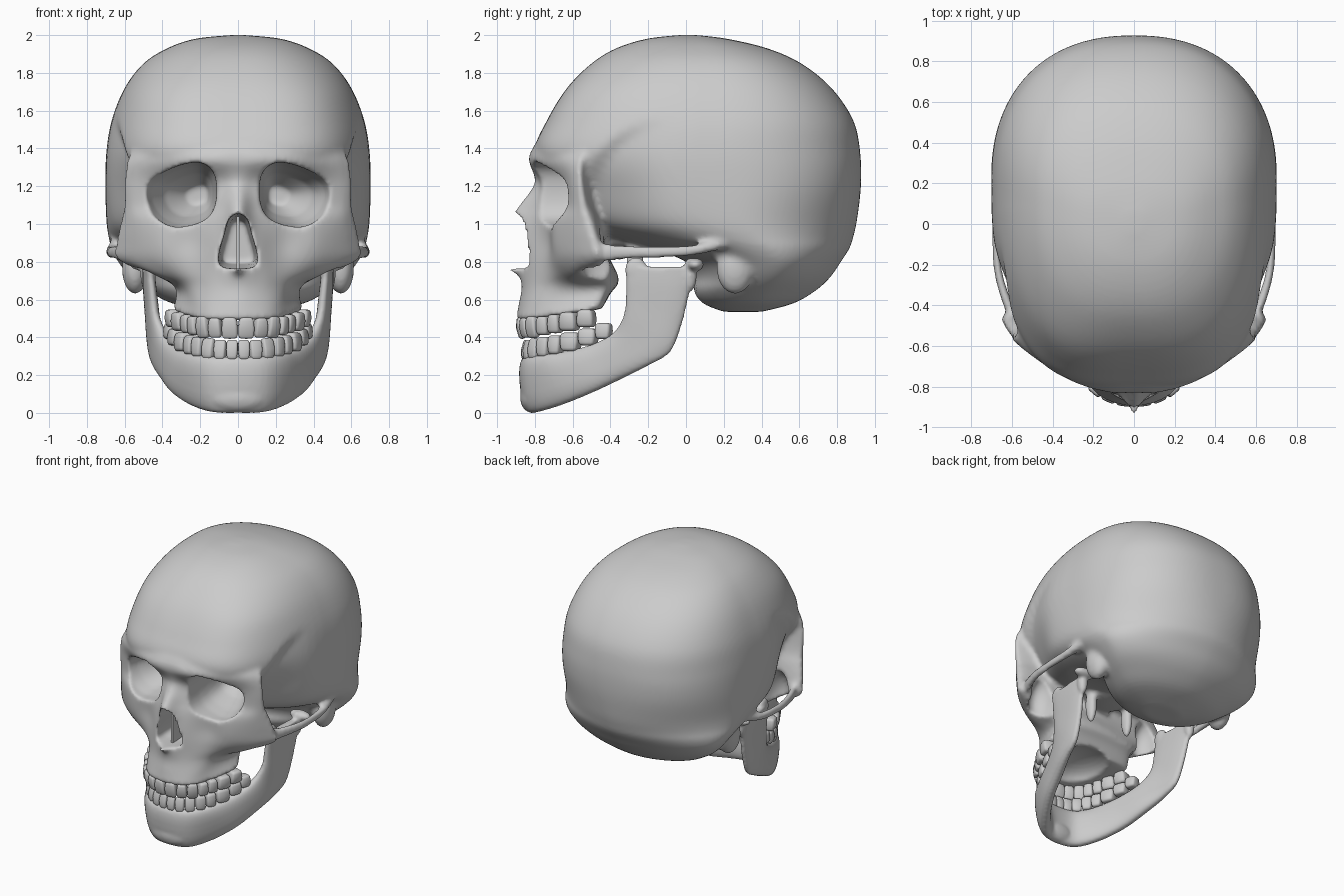
import bpy, bmesh, math
from mathutils import Matrix, Vector

if "Cube" in bpy.data.objects:
    bpy.data.objects.remove(bpy.data.objects["Cube"])


def catmull(P, n, closed=False):
    N, out = len(P), []
    g = lambda i: P[i % N] if closed else P[max(0, min(N - 1, i))]
    for i in range(N if closed else N - 1):
        quad = list(zip(g(i - 1), g(i), g(i + 1), g(i + 2)))
        for k in range(n):
            t = k / n
            out.append(tuple(.5 * (2 * q + (r - p) * t + (2 * p - 5 * q + 4 * r - s) * t * t
                                   + (3 * q - p - 3 * r + s) * t ** 3) for p, q, r, s in quad))
    return out if closed else out + [tuple(P[-1])]


def spow(v, e):
    return math.copysign(abs(v) ** e, v)


def ramp(v, a, b):
    t = max(0, min(1, (v - a) / (b - a)))
    return t * t * (3 - 2 * t)


def loft(bm, loops):
    rings = [[bm.verts.new(p) for p in loop] for loop in loops]
    n = len(rings[0])
    for a, b in zip(rings, rings[1:]):
        for j in range(n):
            k = (j + 1) % n
            bm.faces.new((a[j], a[k], b[k], b[j]))
    bm.faces.new(rings[0])
    bm.faces.new(rings[-1])


def ball(bm, c, r, both=True):
    for s in ((1, -1) if both else (1,)):
        m = Matrix.LocRotScale(Vector((c[0] * s, c[1], c[2])), None, Vector(r))
        bmesh.ops.create_uvsphere(bm, u_segments=24, v_segments=16, radius=1, matrix=m)


def finish(bm, name):
    bmesh.ops.recalc_face_normals(bm, faces=bm.faces[:])
    me = bpy.data.meshes.new(name)
    bm.to_mesh(me)
    bm.free()
    ob = bpy.data.objects.new(name, me)
    bpy.context.collection.objects.link(ob)
    for p in me.polygons:
        p.use_smooth = True
    return ob


def fuse(ob, voxel, smooth, cutters=()):
    # melt overlapping parts into one skin, cut holes, then soften
    if cutters:
        ob.modifiers.new("first_fuse", 'REMESH').voxel_size = .018
    for c in cutters:
        b = ob.modifiers.new("cut", 'BOOLEAN')
        b.operation, b.object, b.solver = 'DIFFERENCE', c, 'EXACT'
    r = ob.modifiers.new("fuse", 'REMESH')
    r.mode, r.voxel_size = 'VOXEL', voxel
    s = ob.modifiers.new("soften", 'SMOOTH')
    s.factor, s.iterations = .5, smooth
    bpy.context.view_layer.update()
    me = bpy.data.meshes.new_from_object(ob.evaluated_get(bpy.context.evaluated_depsgraph_get()))
    ob.modifiers.clear()
    ob.data = me
    for p in me.polygons:
        p.use_smooth = True
    for c in cutters:
        bpy.data.objects.remove(c)


bm = bmesh.new()

# Braincase: level z, front y, back y, half width
levels = [(2.0, -.04, .06, .04), (1.98, -.21, .22, .23), (1.93, -.37, .43, .375), (1.85, -.50, .61, .50),
          (1.72, -.63, .77, .60), (1.55, -.735, .885, .668), (1.38, -.80, .922, .697), (1.2, -.71, .926, .702),
          (1.02, -.60, .905, .697), (.93, -.40, .885, .685), (.87, -.18, .865, .67), (.80, .0, .82, .635),
          (.72, .05, .765, .57), (.65, .04, .69, .48), (.58, .09, .57, .35), (.535, .2, .4, .14)]
loops = []
for z, yf, yb, w in catmull(levels, 5):
    yc, ring = yf + .575 * (yb - yf), []
    ef = 2.1 + 1.0 * ramp(z, .85, 1.4) - .6 * ramp(z, 1.65, 1.95)
    eb = 1.8 + .5 * ramp(z, .75, 1.35)
    for k in range(112):
        a = math.tau * k / 112
        c, s = math.cos(a), math.sin(a)
        e = 2 / (eb if s > 0 else ef)
        x, y = w * spow(c, e), yc + (yb - yc if s > 0 else yc - yf) * spow(s, e)
        x *= 1 - .06 * ramp(-y, -.1, .7) * ramp(z, .9, 1.2)
        # temple hollow with a curved front edge
        r = math.hypot(y / .56, (z - 1.05) / .52) if z > 1.05 else abs(y) / .56
        x *= 1 - .075 * ramp(-y, .05, .5) * ramp(-r, -1.04, -.93)
        x *= 1 - .04 * math.exp(-((y + .38) / .17) ** 2 - ((z - 1.05) / .25) ** 2)
        ring.append((x, y, z))
    loops.append(ring)
loft(bm, loops)

# Face: half outlines from the midline round to the back, per height
upper_face = [
    (1.50, [(0, -.735), (.12, -.73), (.28, -.69), (.42, -.61), (.49, -.51), (.45, -.43), (0, -.4)]),
    (1.40, [(0, -.812), (.12, -.805), (.28, -.76), (.43, -.665), (.54, -.55), (.50, -.48), (0, -.4)]),
    (1.33, [(0, -.83), (.12, -.828), (.28, -.785), (.44, -.695), (.565, -.59), (.54, -.53), (0, -.4)]),
    (1.22, [(0, -.80), (.10, -.765), (.25, -.74), (.44, -.655), (.573, -.59), (.55, -.53), (0, -.4)]),
    (1.10, [(0, -.885), (.09, -.79), (.22, -.735), (.42, -.655), (.577, -.58), (.55, -.51), (0, -.4)]),
    (1.02, [(0, -.935), (.09, -.82), (.24, -.735), (.42, -.69), (.583, -.575), (.565, -.48), (0, -.42)])]
lower_face = [
    (.90, [(0, -.90), (.10, -.835), (.24, -.73), (.42, -.69), (.605, -.54), (.59, -.45), (0, -.43)]),
    (.81, [(0, -.89), (.11, -.835), (.24, -.74), (.42, -.67), (.60, -.52), (.58, -.43), (0, -.40)]),
    (.73, [(0, -.88), (.12, -.83), (.24, -.74), (.36, -.65), (.44, -.57), (.40, -.42), (0, -.36)]),
    (.66, [(0, -.87), (.13, -.83), (.23, -.74), (.295, -.62), (.33, -.50), (.31, -.39), (0, -.36)]),
    (.58, [(0, -.885), (.13, -.85), (.215, -.78), (.275, -.65), (.315, -.51), (.30, -.42), (0, -.40)]),
    (.49, [(0, -.90), (.13, -.875), (.215, -.805), (.30, -.66), (.345, -.53), (.31, -.46), (0, -.44)])]
rows = []
for z, half in upper_face + lower_face:
    full = half + [(-x, y) for x, y in reversed(half[1:-1])]
    tilt = .16 * max(0, min(1, (.70 - z) / .15))
    rows.append([(x, y, z + tilt * max(0, y + .82)) for x, y in catmull(full, 5, True)])
loft(bm, list(zip(*[catmull(col, 4) for col in zip(*rows)])))

# Cheek arches: x, y, z, half thickness, half height
arch = [(.555, -.53, .85, .03, .055), (.618, -.40, .85, .025, .048), (.665, -.25, .85, .022, .036),
        (.678, -.1, .852, .022, .032), (.672, .03, .86, .028, .03), (.65, .15, .885, .035, .03), (.62, .27, .91, .03, .02)]
for s in (1, -1):
    loft(bm, [[(s * (x + rx * math.cos(a)), y, z + rz * math.sin(a))
               for a in (math.tau * k / 16 for k in range(16))] for x, y, z, rx, rz in catmull(arch, 5)])

# Mastoids, pterygoid plates, skull base, nasal spine
ball(bm, (.545, .26, .765), (.07, .10, .137))
ball(bm, (.16, -.27, .80), (.035, .05, .15))
ball(bm, (0, -.1, .93), (.2, .4, .09), False)
ball(bm, (0, -.875, .757), (.028, .065, .024), False)
skull = finish(bm, "skull")

# Hole cutters: eye sockets, nose opening, palate, ear canals
bm = bmesh.new()
rim = [(.21, 1.325), (.135, 1.28), (.113, 1.18), (.133, 1.07), (.2, 1.01), (.335, .985),
       (.44, 1.04), (.49, 1.145), (.46, 1.23), (.335, 1.30)]
for s in (1, -1):
    loft(bm, [[(s * (.3 - .12 * (1 - k) + (x - .3) * k), y, 1.15 + (z - 1.15) * k) for x, z in catmull(rim, 4, True)]
              for y, k in ((-1.1, 1.02), (-.64, 1), (-.55, .9), (-.42, .68), (-.3, .3))])
pear = [(0, 1.055), (.045, 1.03), (.07, .95), (.102, .83), (.088, .775), (0, .765)]
pear += [(-x, z) for x, z in reversed(pear[1:-1])]
loft(bm, [[(x * k, y, .89 + (z - .89) * k) for x, z in catmull(pear, 4, True)]
          for y, k in ((-1.2, 1), (-.75, 1), (-.5, .8))])
ball(bm, (0, -.56, .48), (.22, .25, .12), False)
ball(bm, (.64, .165, .76), (.06, .03, .035))
holes = finish(bm, "hole_cutter")
bm = bmesh.new()
ball(bm, (.465, -.39, .79), (.095, .16, .19))
hollows = finish(bm, "cheek_hollow_cutter")
fuse(skull, .0135, 5, (holes, hollows))

# Nasal septum
bm = bmesh.new()
bmesh.ops.create_cube(bm, size=1, matrix=Matrix.LocRotScale(Vector((0, -.67, .90)), None, Vector((.016, .25, .28))))
septum = finish(bm, "nasal_septum")
for p in septum.data.polygons:
    p.use_smooth = False

# Jaw: upper edge point, lower edge point, half thickness
side = [(0, -.845, .30, 0, -.815, .0, .05), (.13, -.825, .30, .13, -.785, .003, .05),
        (.22, -.75, .31, .24, -.66, .04, .05), (.285, -.62, .33, .335, -.5, .105, .05),
        (.345, -.48, .37, .395, -.33, .185, .048), (.395, -.38, .43, .435, -.2, .25, .042),
        (.435, -.33, .52, .455, -.08, .325, .036), (.45, -.32, .62, .467, -.015, .49, .034),
        (.46, -.32, .71, .48, .025, .66, .032), (.465, -.32, .775, .485, .06, .77, .028)]
flip = [(-s[0], s[1], s[2], -s[3], s[4], s[5], s[6]) for s in reversed(side[1:])]
path = catmull(flip + side, 5)
mids = [(Vector(s[:3]) + Vector(s[3:6])) / 2 for s in path]
loops = []
for i, s in enumerate(path):
    a = (Vector(s[:3]) - Vector(s[3:6])) / 2
    n = a.cross(mids[min(i + 1, len(mids) - 1)] - mids[max(i - 1, 0)]).normalized() * s[6]
    loops.append([mids[i] + a * spow(math.cos(t), .8) + n * spow(math.sin(t), .8)
                  for t in (math.tau * k / 24 for k in range(24))])
bm = bmesh.new()
loft(bm, loops)
ball(bm, (0, -.82, .08), (.15, .058, .078), False)
ball(bm, (.462, -.265, .755), (.028, .06, .07))
ball(bm, (.482, .02, .73), (.035, .038, .09))
ball(bm, (.49, .05, .785), (.085, .045, .034))
fuse(finish(bm, "jaw"), .012, 4)


# Teeth: rounded blocks spaced along each dental arch
def teeth(name, arch, sizes, tip):
    line = [Vector(p) for p in catmull(arch, 12)]
    bm, s = bmesh.new(), 0
    for w, d, h in sizes:
        target, i = s + w / 2, 0
        s += w
        while i < len(line) - 2 and target > (line[i + 1] - line[i]).length:
            target -= (line[i + 1] - line[i]).length
            i += 1
        t = (line[i + 1] - line[i]).normalized()
        c, ang = line[i] + t * target, math.atan2(t.y, t.x)
        for m in (1, -1):
            mat = Matrix.Translation((c.x * m, c.y, c.z)) @ Matrix.Rotation(ang * m, 4, 'Z')
            for v in bmesh.ops.create_uvsphere(bm, u_segments=16, v_segments=10, radius=1)['verts']:
                x, y, z = (spow(q, .42) for q in v.co)
                thin = 1 - (.5 if d < .07 else .15) * max(0, z * tip)
                neck = 1 - .12 * max(0, -z * tip)
                v.co = mat @ Vector((x * w * .495 * neck, y * d / 2 * thin, z * h / 2))
    finish(bm, name)


teeth("upper_teeth", [(0, -.872, .45), (.1, -.855, .45), (.19, -.80, .455), (.255, -.70, .47), (.315, -.58, .49), (.35, -.47, .512)],
      [(.087, .06, .115), (.072, .06, .105), (.075, .068, .115), (.07, .08, .10), (.07, .085, .10),
       (.1, .1, .10), (.095, .1, .095)], -1)
teeth("lower_teeth", [(0, -.848, .335), (.1, -.83, .335), (.18, -.775, .345), (.245, -.69, .36), (.305, -.56, .388),
                      (.35, -.43, .435), (.37, -.36, .47)],
      [(.062, .055, .105), (.066, .055, .105), (.072, .065, .11), (.073, .075, .105), (.074, .08, .10),
       (.105, .095, .10), (.1, .095, .09), (.085, .085, .085)], 1)
